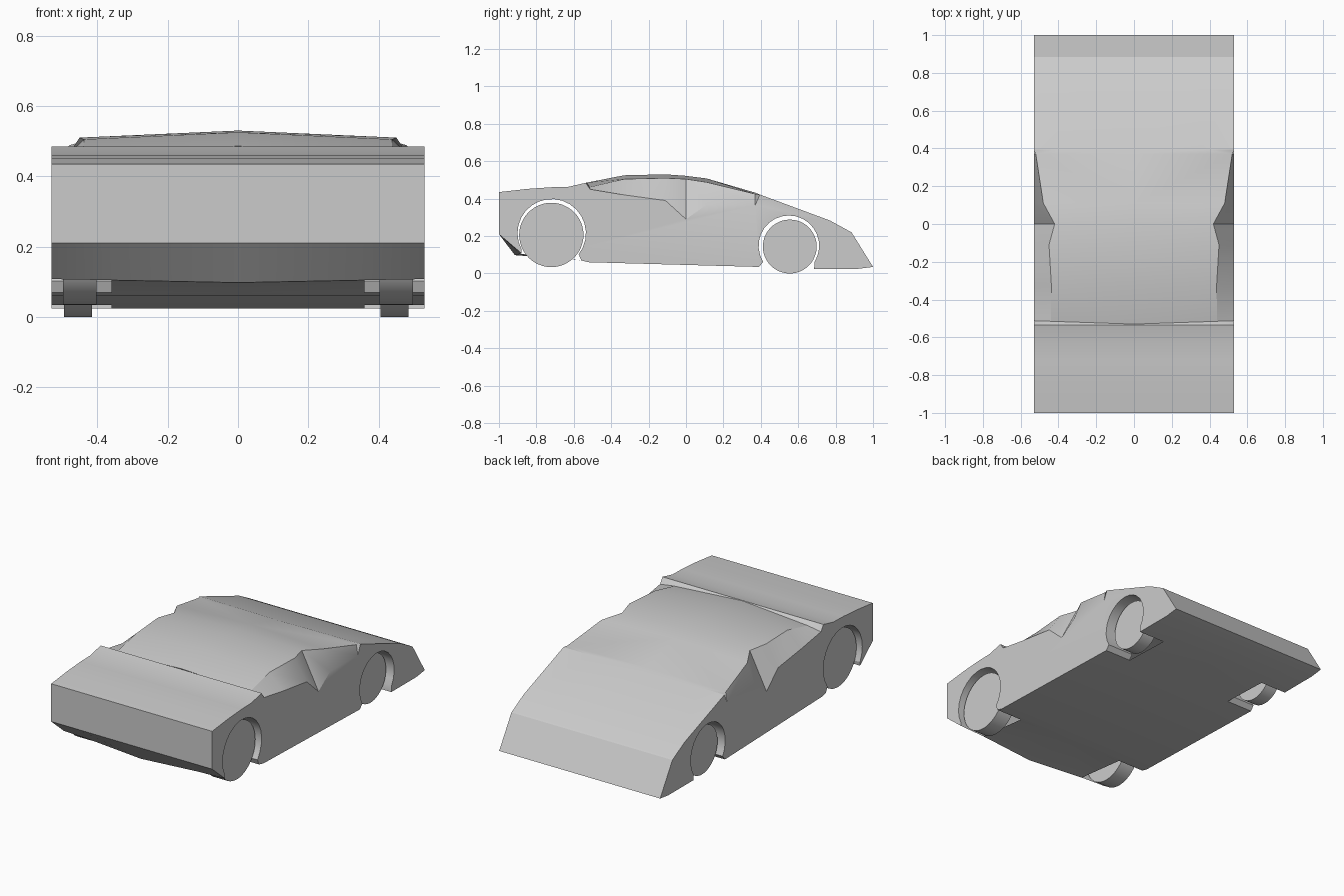
import bpy
import bmesh
from math import cos, sin, radians, pi
from mathutils import Matrix

cube = bpy.data.objects.get("Cube")
if cube:
    bpy.data.objects.remove(cube)

grey = bpy.data.materials.new("plain_grey")
grey.use_nodes = True
colour = (0.6, 0.6, 0.6, 1)
grey.diffuse_color = colour
grey.node_tree.nodes["Principled BSDF"].inputs["Base Color"].default_value = colour

HALF = 0.53    # half width of the body
INNER = 0.36   # inner edge of the wheel wells


def finish(bm, name, angle):
    mesh = bpy.data.meshes.new(name)
    bm.to_mesh(mesh)
    bm.free()
    mesh.materials.append(grey)
    ob = bpy.data.objects.new(name, mesh)
    bpy.context.collection.objects.link(ob)
    bpy.ops.object.select_all(action="DESELECT")
    ob.select_set(True)
    bpy.context.view_layer.objects.active = ob
    bpy.ops.object.shade_smooth_by_angle(angle=radians(angle))
    return ob


def flat(y, z):
    """Body row with the same height right across: centre, rail, side."""
    return [(0, y, z), (INNER, y, z), (HALF, y, z)]


def cabin(y, top, rail_x, rail_z, belt_z):
    """Crowned roof, pulled-in roof rail and belt line."""
    return [(0, y, top), (rail_x, y, rail_z), (HALF, y, belt_z)]


def arch(cy, cz, r, start, end, steps=18):
    """Wheel arch points in the side plane."""
    angles = [radians(start + (end - start) * i / steps) for i in range(steps + 1)]
    return [(cy + r * cos(a), cz + r * sin(a)) for a in angles]


# Closed loop of cross rows: tail, deck, cabin, bonnet, nose, underside
rows = [
    [(0, -0.915, 0.098), (INNER, -0.885, 0.105), (HALF, -0.88, 0.108)],
    flat(-1, 0.21),
    flat(-1, 0.435),
    flat(-0.85, 0.452),
    flat(-0.72, 0.461),
    flat(-0.63, 0.463),
    flat(-0.535, 0.485),
    [(0, -0.53, 0.486), (0.44, -0.515, 0.462), (HALF, -0.512, 0.45)],
    cabin(-0.33, 0.525, 0.437, 0.505, 0.42),
    cabin(-0.11, 0.53, 0.45, 0.51, 0.39),
    cabin(0.0, 0.522, 0.42, 0.505, 0.29),
    cabin(0.11, 0.508, 0.48, 0.488, 0.368),
    cabin(0.37, 0.432, 0.52, 0.425, 0.365),
    flat(0.395, 0.422),
    flat(0.77, 0.283),
    flat(0.885, 0.22),
    flat(1, 0.035),
    flat(0.92, 0.025),
    flat(0.685, 0.025),
    flat(0.39, 0.035),
    flat(-0.52, 0.06),
    flat(-0.56, 0.07),
]
# Rows after which the floor is open for a wheel arch
front_gap, rear_gap = 18, len(rows) - 1
arches = {
    front_gap: arch(0.55, 0.148, 0.162, -32, 212),
    rear_gap: arch(-0.718, 0.215, 0.183, -38, 208),
}

bm = bmesh.new()
for side in (-1, 1):
    grid = [[bm.verts.new((side * x, y, z)) for x, y, z in row] for row in rows]
    outline = []
    for i, row in enumerate(grid):
        nxt = grid[(i + 1) % len(grid)]
        bm.faces.new((row[0], row[1], nxt[1], nxt[0]))
        outline.append(row[2])
        if i not in arches:
            bm.faces.new((row[1], row[2], nxt[2], nxt[1]))
            continue
        # Wheel well lining, running inward from the side panel
        outer = [bm.verts.new((side * HALF, y, z)) for y, z in arches[i]]
        inner = [bm.verts.new((side * INNER, y, z)) for y, z in arches[i]]
        outline += outer
        outer = [row[2]] + outer + [nxt[2]]
        inner = [row[1]] + inner + [nxt[1]]
        for j in range(len(outer) - 1):
            bm.faces.new((outer[j], inner[j], inner[j + 1], outer[j + 1]))
    # Flat side panel
    bm.faces.new(outline)
bmesh.ops.remove_doubles(bm, verts=bm.verts, dist=0.0005)
bmesh.ops.recalc_face_normals(bm, faces=bm.faces)
finish(bm, "body_shell", 25)


# Wheels: plain solid cylinders
def wheel(name, x, y, z, radius, width):
    bm = bmesh.new()
    bmesh.ops.create_cone(bm, cap_ends=True, segments=48, radius1=radius,
                          radius2=radius, depth=width,
                          matrix=Matrix.Rotation(pi / 2, 4, "Y"))
    finish(bm, name, 30).location = (x, y, z)


for label, side in (("left", 1), ("right", -1)):
    wheel("front_wheel_" + label, side * 0.45 - 0.005, 0.555, 0.144, 0.144, 0.08)
    wheel("rear_wheel_" + label, side * 0.45, -0.72, 0.206, 0.172, 0.095)
